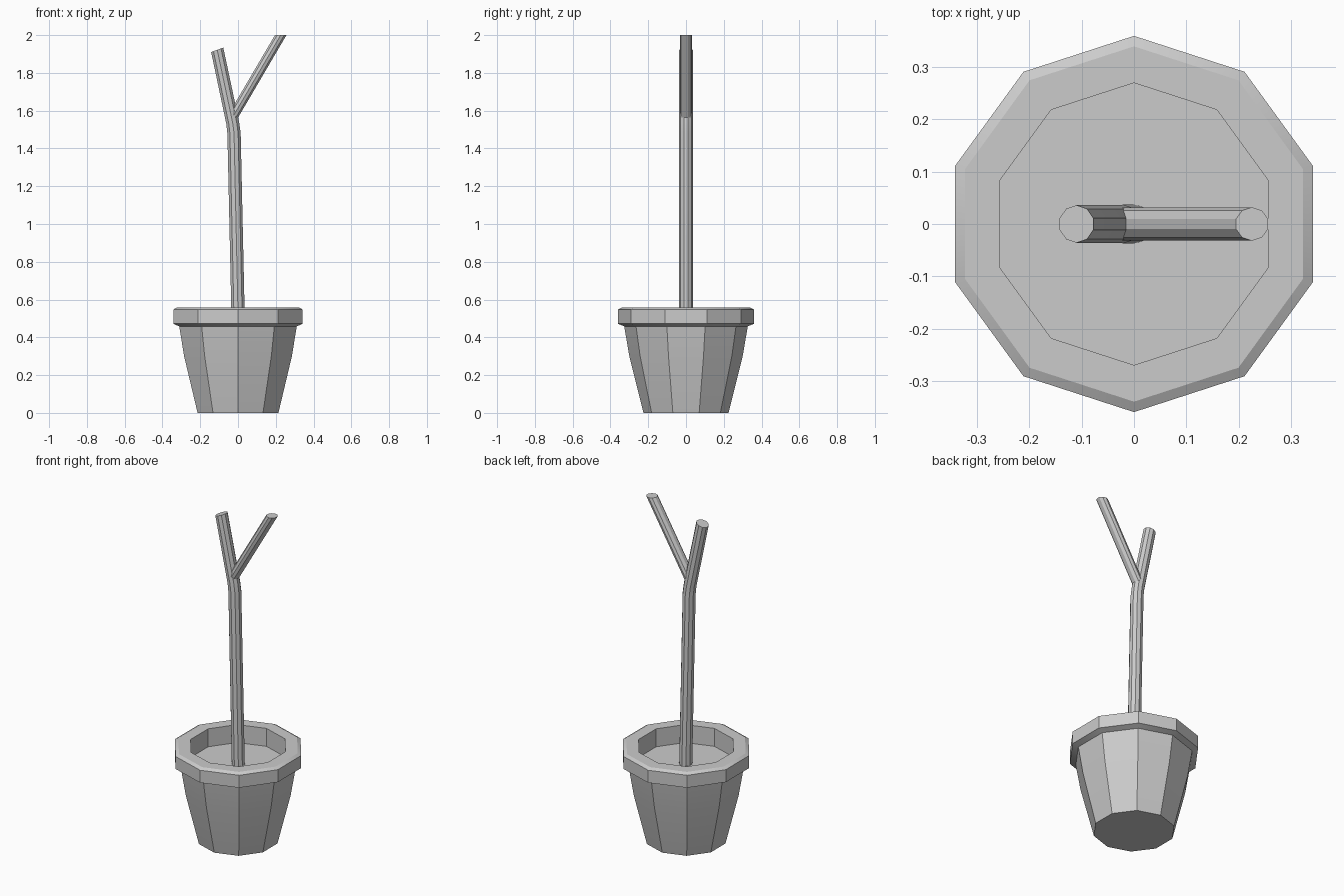
import bpy, bmesh
from math import sin, cos, pi, radians

if "Cube" in bpy.data.objects:
    bpy.data.objects.remove(bpy.data.objects["Cube"])

SIDES = 10


def ring(center, r, tilt=0.0):
    """Ten-sided ring with corners on the y axis, tilted about y."""
    cx, cy, cz = center
    pts = []
    for i in range(SIDES):
        a = pi / 2 + 2 * pi * i / SIDES
        x, y = r * cos(a), r * sin(a)
        pts.append((cx + x * cos(tilt), cy + y, cz + x * sin(tilt)))
    return pts


def loft(name, rings):
    """Skin a list of rings and cap both ends."""
    bm = bmesh.new()
    loops = [[bm.verts.new(p) for p in r] for r in rings]
    for a, b in zip(loops, loops[1:]):
        for i in range(SIDES):
            j = (i + 1) % SIDES
            bm.faces.new((a[i], a[j], b[j], b[i]))
    bm.faces.new(loops[0][::-1])
    bm.faces.new(loops[-1])
    bmesh.ops.recalc_face_normals(bm, faces=bm.faces)
    mesh = bpy.data.meshes.new(name)
    bm.to_mesh(mesh)
    bm.free()
    ob = bpy.data.objects.new(name, mesh)
    bpy.context.collection.objects.link(ob)
    bpy.ops.object.select_all(action='DESELECT')
    ob.select_set(True)
    bpy.context.view_layer.objects.active = ob
    bpy.ops.object.shade_smooth_by_angle(angle=radians(30))
    return ob


# Pot: outer wall, overhanging rim, inner wall; the last cap is the soil
pot_profile = [(0.225, 0.0), (0.30, 0.30), (0.327, 0.458), (0.36, 0.472),
               (0.36, 0.547), (0.34, 0.558), (0.27, 0.558), (0.27, 0.45)]
loft("plant_pot", [ring((0, 0, z), r) for r, z in pot_profile])

# Trunk bending into the left branch: x, z, tilt in degrees
trunk_path = [(0.002, 0.44, 1), (-0.021, 1.48, 2), (-0.028, 1.535, 10),
              (-0.11, 1.922, 20)]
loft("trunk", [ring((x, 0, z), 0.037 if z < 1.5 else 0.036, radians(t))
               for x, z, t in trunk_path])

# Right branch, with level ends
loft("side_branch", [ring((x, 0, z), 0.032)
                     for x, z in [(-0.035, 1.555), (0.226, 2.0)]])
